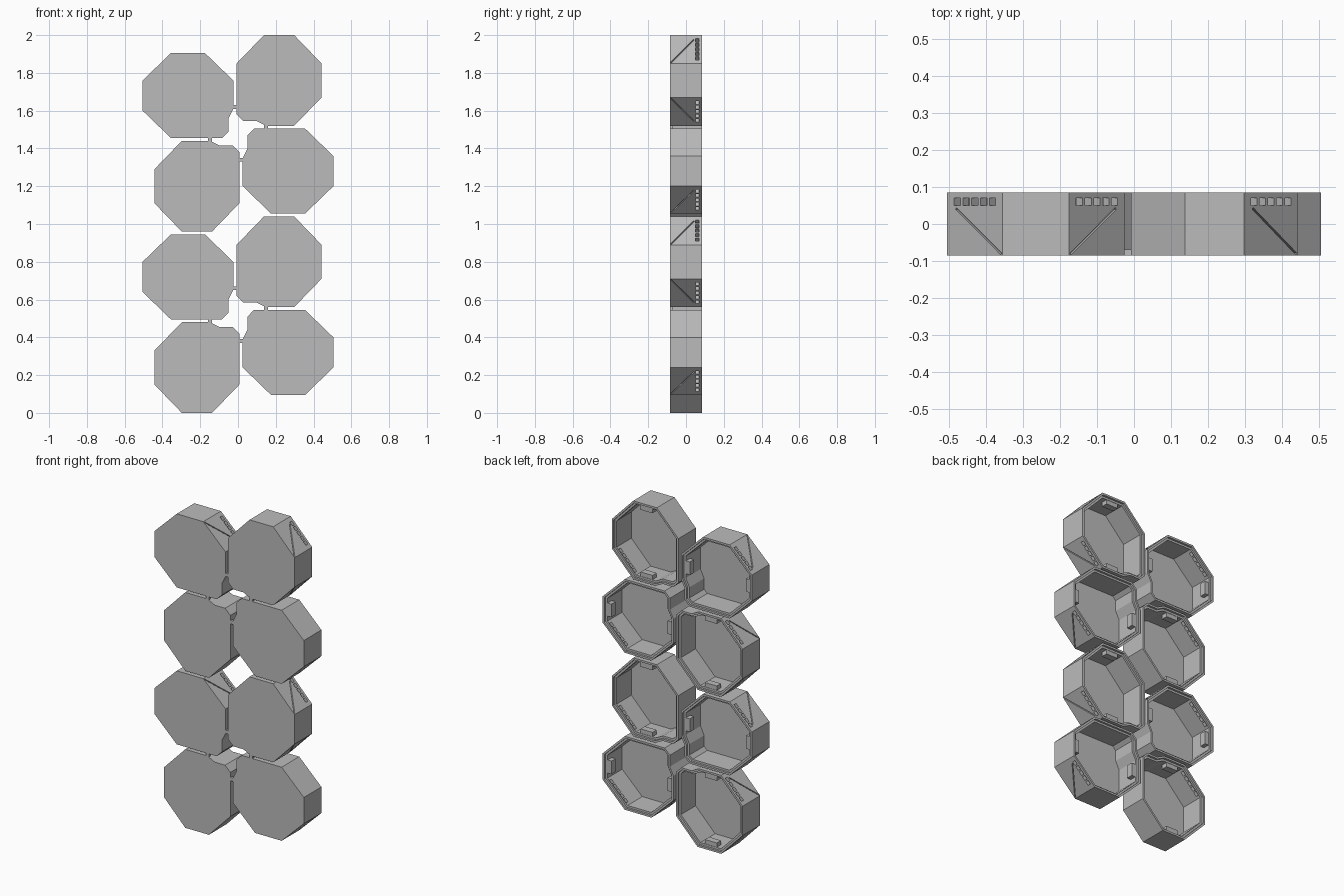
import bpy, bmesh, math
from mathutils import Matrix, Vector

cube = bpy.data.objects.get("Cube")
if cube:
    bpy.data.objects.remove(cube)

# Single plain grey
grey = bpy.data.materials.new("plain_grey")
grey.use_nodes = True
grey.diffuse_color = (0.5, 0.5, 0.5, 1)
grey.node_tree.nodes["Principled BSDF"].inputs["Base Color"].default_value = (0.5, 0.5, 0.5, 1)

FRONT, BACK = -0.085, 0.085
LIP, FLOOR = 0.072, -0.07
WALL, LIP_WALL = 0.024, 0.012
PIVOT_Z, GROUP_STEP = 1.48, 0.96

# Octagon outline (x, z), one corner squared out and trimmed
OUTLINE = [Vector(p) for p in (
    (-.24, .08), (-.09, .225), (.09, .225), (.24, .08), (.24, -.07),
    (.215, -.12), (.215, -.19), (.18, -.225), (-.09, -.225), (-.24, -.08))]


def inset(points, d):
    """Move a clockwise outline inwards by d with mitred corners."""
    result = []
    for i, p in enumerate(points):
        a = (p - points[i - 1]).normalized()
        b = (points[(i + 1) % len(points)] - p).normalized()
        na, nb = Vector((a.y, -a.x)), Vector((b.y, -b.x))
        result.append(p + (na + nb) * d / (1 + na.dot(nb)))
    return result


def make_object(name, bm):
    bmesh.ops.recalc_face_normals(bm, faces=bm.faces)
    mesh = bpy.data.meshes.new(name)
    bm.to_mesh(mesh)
    bm.free()
    mesh.materials.append(grey)
    obj = bpy.data.objects.new(name, mesh)
    bpy.context.collection.objects.link(obj)
    return obj


def add_box(bm, centre, size, turn=None):
    m = Matrix.Translation(centre) @ (turn or Matrix.Identity(4)) @ Matrix.Diagonal((*size, 1))
    bmesh.ops.create_cube(bm, size=1, matrix=m)


# Hollow tray: outer wall, stepped rim, inner wall and floor
bm = bmesh.new()
rings = []
for depth, y in ((0, FRONT), (0, BACK), (LIP_WALL, BACK), (LIP_WALL, LIP), (WALL, LIP), (WALL, FLOOR)):
    rings.append([bm.verts.new((p.x, y, p.y)) for p in inset(OUTLINE, depth)])
n = len(OUTLINE)
for r, s in zip(rings, rings[1:]):
    for i in range(n):
        j = (i + 1) % n
        bm.faces.new((r[i], r[j], s[j], s[i]))
bm.faces.new(rings[0])
bm.faces.new(rings[-1])
tray = make_object("octagon_tray", bm)

# Vent slots and a diagonal score on the two upper slanted walls
bm = bmesh.new()
for side in (-1, 1):
    top, low = Vector((side * .09, 0, .225)), Vector((side * .24, 0, .08))
    along = (low - top).normalized()
    normal = Vector((-along.z * side, 0, along.x * side))
    middle = (top + low) / 2
    frame = Matrix((along, Vector((0, 1, 0)), normal)).transposed().to_4x4()
    for k in range(-2, 3):
        add_box(bm, middle + along * .033 * k + Vector((0, .06, 0)), (.024, .02, .08), frame)
    start = top + Vector((0, FRONT + .004, 0)) + along * .005
    end = top + along * .175 + Vector((0, .042, 0))
    run = (end - start).normalized()
    score = Matrix((run, normal.cross(run), normal)).transposed().to_4x4()
    add_box(bm, (start + end) / 2, ((end - start).length, .006, .016), score)
cutter = make_object("vent_cutter", bm)
cutter.hide_render = True
mod = tray.modifiers.new("vents", 'BOOLEAN')
mod.operation, mod.solver, mod.object = 'DIFFERENCE', 'EXACT', cutter
bpy.context.view_layer.objects.active = tray
tray.select_set(True)
bpy.ops.object.modifier_apply(modifier=mod.name)
bpy.data.objects.remove(cutter)

# Latch blocks inside the two opposite side walls
bm = bmesh.new()
for side in (-1, 1):
    add_box(bm, (side * .205, .05, 0), (.03, .04, .08))
latch = make_object("latch_blocks", bm)

# Four trays turned about the group centre, in two stacked groups
LAYOUT = ((-.265, .2, 0), (.2175, .28, 90), (.265, -.2, 180), (-.2175, -.28, 270))
first = True
for group in range(2):
    centre_z = PIVOT_Z - GROUP_STEP * group
    for x, z, angle in LAYOUT:
        for source in (tray, latch):
            obj = source if first else source.copy()
            if not first:
                bpy.context.collection.objects.link(obj)
            obj.location = (x, 0, centre_z + z)
            obj.rotation_euler = (0, math.radians(angle), 0)
        first = False

    # Thin front bridges joining neighbouring trays
    bm = bmesh.new()
    for s in (-1, 1):
        add_box(bm, (s * .016, FRONT + .008, centre_z - s * .14), (.03, .016, .02))
        add_box(bm, (s * .148, FRONT + .008, centre_z + s * .033), (.02, .016, .03))
    make_object("joining_bridges", bm)
